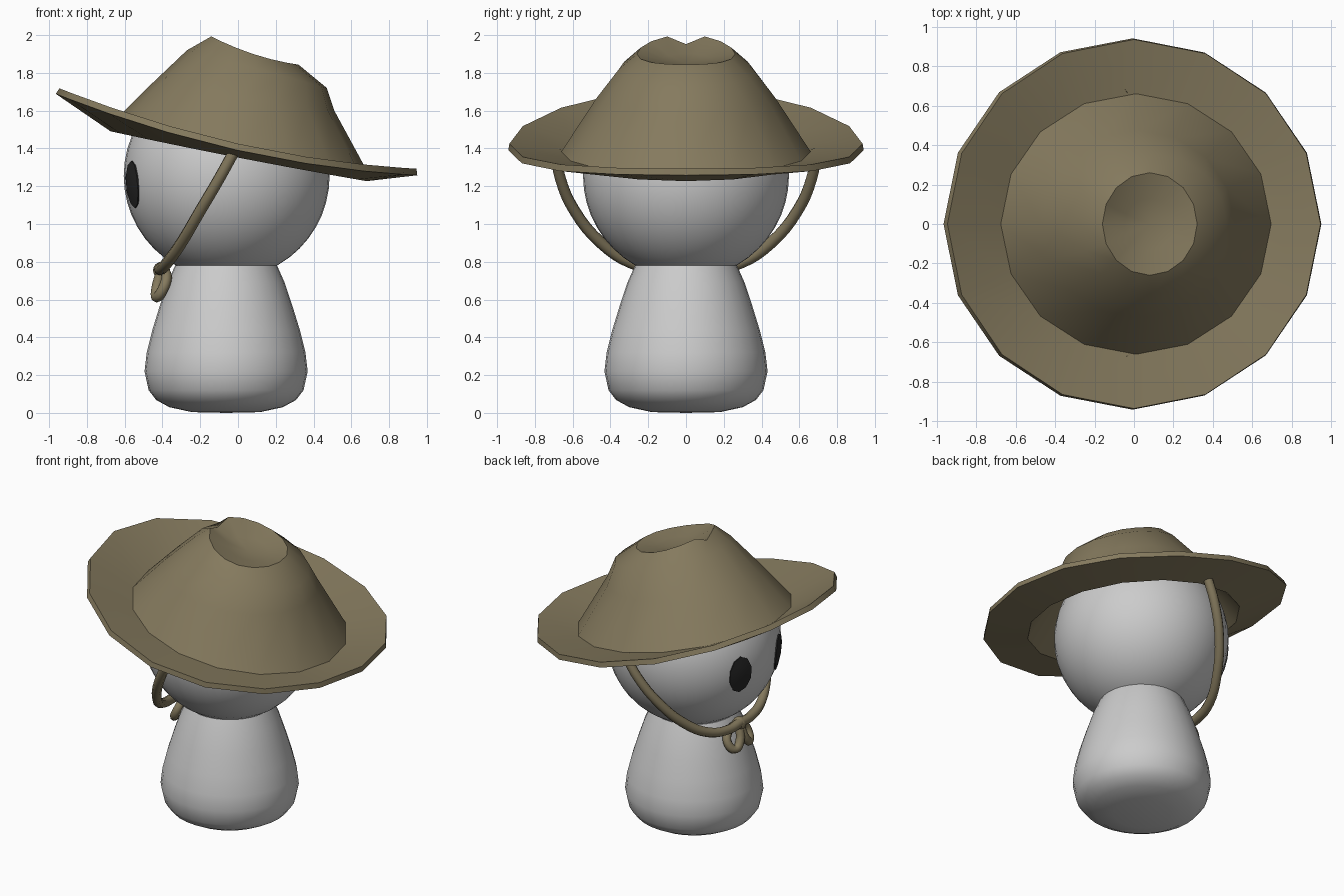
import bpy, bmesh, math
from mathutils import Vector

if "Cube" in bpy.data.objects:
    bpy.data.objects.remove(bpy.data.objects["Cube"])


def material(name, rgb):
    m = bpy.data.materials.new(name)
    m.diffuse_color = (*rgb, 1)
    m.use_nodes = True
    m.node_tree.nodes["Principled BSDF"].inputs["Base Color"].default_value = m.diffuse_color
    return m


KHAKI = material("khaki felt", (0.235, 0.195, 0.112))
GREY = material("light grey", (0.60, 0.60, 0.60))
DARK = material("dark eye", (0.02, 0.02, 0.02))


def activate(ob):
    bpy.ops.object.select_all(action='DESELECT')
    ob.select_set(True)
    bpy.context.view_layer.objects.active = ob


def smooth(ob, angle=40):
    activate(ob)
    bpy.ops.object.shade_smooth_by_angle(angle=math.radians(angle))


def loft(name, rings, mat, start=None, end=None):
    """Skin rings of points; optional centre points close the ends."""
    bm = bmesh.new()
    rows = [[bm.verts.new(p) for p in r] for r in rings]
    n = len(rows[0])
    for a, b in zip(rows, rows[1:]):
        for i in range(n):
            j = (i + 1) % n
            bm.faces.new((a[i], a[j], b[j], b[i]))
    for point, row, flip in ((start, rows[0], True), (end, rows[-1], False)):
        if point is not None:
            c = bm.verts.new(point)
            for i in range(n):
                tri = (row[i], row[(i + 1) % n], c)
                bm.faces.new(tri[::-1] if flip else tri)
    me = bpy.data.meshes.new(name)
    bm.to_mesh(me)
    bm.free()
    ob = bpy.data.objects.new(name, me)
    bpy.context.collection.objects.link(ob)
    me.materials.append(mat)
    return ob


def tube(name, pts, radius, mat):
    cu = bpy.data.curves.new(name, 'CURVE')
    cu.dimensions = '3D'
    cu.bevel_depth = radius
    cu.bevel_resolution = 2
    cu.resolution_u = 4
    cu.use_fill_caps = True
    sp = cu.splines.new('BEZIER')
    sp.bezier_points.add(len(pts) - 1)
    for bp, p in zip(sp.bezier_points, pts):
        bp.co = p
        bp.handle_left_type = bp.handle_right_type = 'AUTO'
    ob = bpy.data.objects.new(name, cu)
    bpy.context.collection.objects.link(ob)
    cu.materials.append(mat)
    activate(ob)
    bpy.ops.object.convert(target='MESH')
    smooth(bpy.context.object, 50)


def circle(cx, rx, ry, z, n):
    """Ring whose height z(x) may vary along x."""
    out = []
    for i in range(n):
        a = 2 * math.pi * i / n
        x = cx + rx * math.cos(a)
        out.append(Vector((x, ry * math.sin(a), z(x))))
    return out


# Body: turned profile
AXIS = -0.063
profile = [(0.18, 0.004), (0.30, 0.03), (0.37, 0.068), (0.41, 0.12), (0.432, 0.22),
           (0.42, 0.32), (0.39, 0.44), (0.35, 0.57), (0.31, 0.69), (0.27, 0.78)]
body = loft("body", [circle(AXIS, r, r, lambda x, z=z: z, 32) for r, z in profile],
            GREY, (AXIS, 0, 0), (AXIS, 0, 0.78))
smooth(body)

# Head
HEAD, R = Vector((-0.06, 0, 1.255)), 0.545
bpy.ops.mesh.primitive_uv_sphere_add(segments=40, ring_count=24, radius=R, location=HEAD)
head = bpy.context.object
head.name = "head"
head.data.materials.append(GREY)
smooth(head)

# Eyes: oval plates wrapped on the head
for side, label in ((1, "left"), (-1, "right")):
    def on_head(u, v, lift):
        yaw = math.pi - side * 0.39 - u / R
        pitch = v / R - 0.085
        return HEAD + (R + lift) * Vector((math.cos(yaw) * math.cos(pitch),
                                           math.sin(yaw) * math.cos(pitch), math.sin(pitch)))
    rings = [[on_head(0.082 * s * math.cos(a), 0.125 * s * math.sin(a), h)
              for a in [2 * math.pi * (k + 0.5) / 10 for k in range(10)]]
             for s, h in ((1, -0.001), (1, 0.007), (0.5, 0.008))]
    eye = loft("eye_" + label, rings, DARK, end=on_head(0, 0, 0.008))
    bm = bmesh.new()
    bm.from_mesh(eye.data)
    centre = on_head(0, 0, 0) - HEAD
    for f in bm.faces:
        if len(f.verts) == 3 and f.normal.dot(centre) < 0:
            bmesh.ops.reverse_faces(bm, faces=bm.faces[:])
            break
    bm.to_mesh(eye.data)
    bm.free()
    smooth(eye)

# Hat: brim and crown in one shell, tilted and dented
N = 16
hat_rings = [
    circle(0.0, 0.945, 0.935, lambda x: 1.425 - 0.225 * x + 0.09 * x * x, N),
    circle(0.01, 0.685, 0.66, lambda x: 1.385 - 0.195 * x + 0.02 * x * x, N),
    circle(0.02, 0.49, 0.475, lambda x: 1.665 - 0.133 * (x - 0.02), N),
    circle(0.10, 0.37, 0.355, lambda x: 1.82 - 0.27 * (x - 0.1), N),
    circle(0.08, 0.24, 0.26, lambda x: 1.90 - 0.33 * (x - 0.08) + 0.4 * (x - 0.08) ** 2, N),
    circle(0.08, 0.13, 0.13, lambda x: 1.87 - 0.25 * (x - 0.08), N),
]
hat_rings[4][N // 2].z -= 0.05   # pinch at the front of the crown
hat = loft("hat", hat_rings, KHAKI, end=(0.08, 0, 1.85))
solid = hat.modifiers.new("thickness", 'SOLIDIFY')
solid.thickness = 0.035
solid.offset = -1
activate(hat)
bpy.ops.object.modifier_apply(modifier=solid.name)
smooth(hat, 38)

# Chin strap
half = [(-0.02, 0.69, 1.385), (-0.10, 0.665, 1.24), (-0.20, 0.59, 1.07),
        (-0.30, 0.45, 0.90), (-0.375, 0.29, 0.795), (-0.41, 0.12, 0.76)]
tube("chin_strap", half + [(-0.415, 0, 0.765)] + [(x, -y, z) for x, y, z in half[::-1]],
     0.031, KHAKI)

# Knot with two drooping bow loops
bpy.ops.mesh.primitive_uv_sphere_add(segments=12, ring_count=8, radius=0.045,
                                     location=(-0.405, 0, 0.755))
knot = bpy.context.object
knot.name = "strap_knot"
knot.data.materials.append(KHAKI)
smooth(knot)
for s, label in ((1, "left"), (-1, "right")):
    tube("bow_loop_" + label,
         [(x, s * y, z) for x, y, z in [
             (-0.39, 0.01, 0.755), (-0.378, 0.085, 0.715), (-0.40, 0.11, 0.65),
             (-0.43, 0.075, 0.612), (-0.432, 0.03, 0.65), (-0.41, 0.005, 0.74)]],
         0.028, KHAKI)
